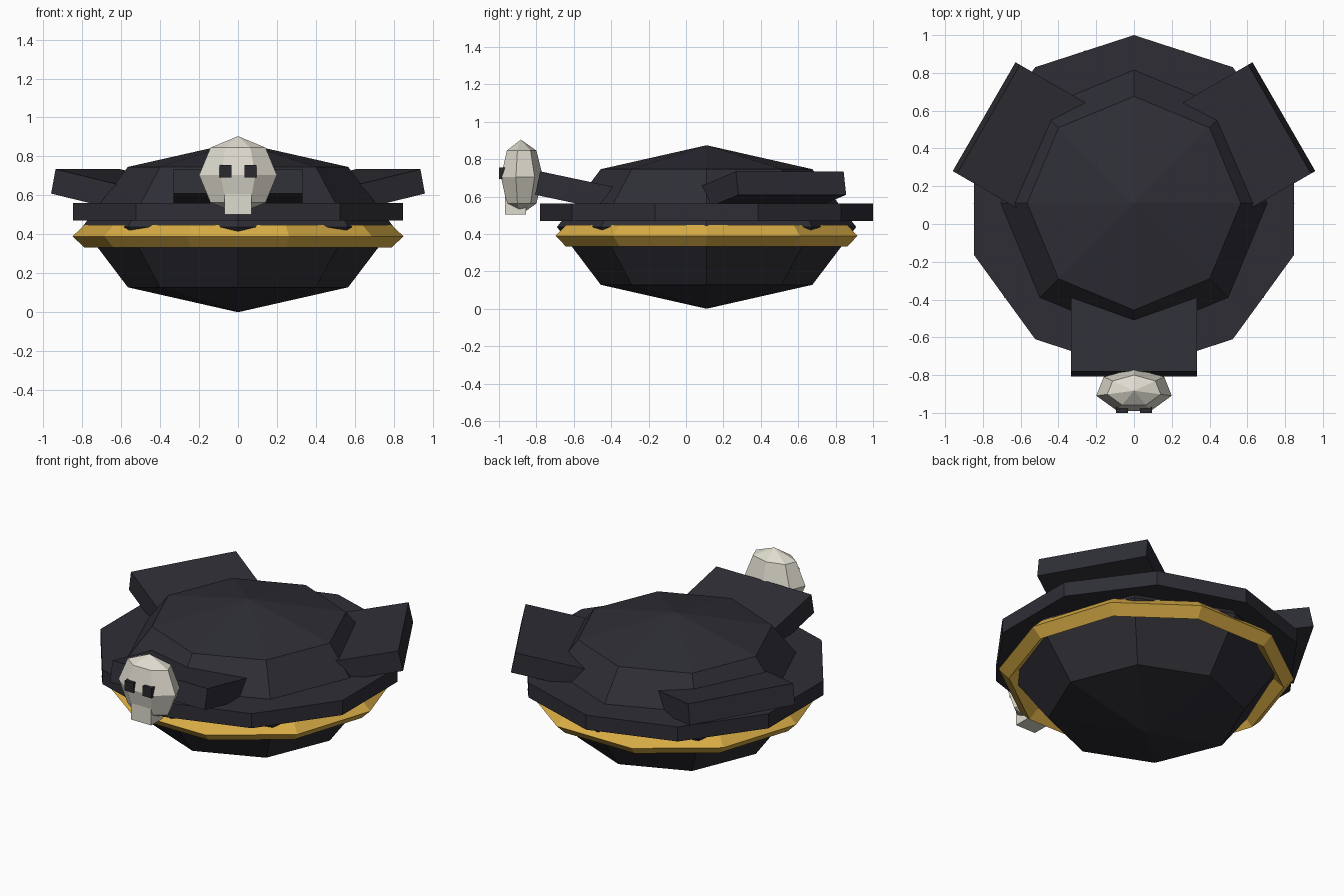
import bpy, math
from mathutils import Matrix, Vector

if "Cube" in bpy.data.objects:
    bpy.data.objects.remove(bpy.data.objects["Cube"])


def material(name, rgb):
    m = bpy.data.materials.new(name)
    m.diffuse_color = (*rgb, 1)
    m.use_nodes = True
    m.node_tree.nodes["Principled BSDF"].inputs["Base Color"].default_value = m.diffuse_color
    return m


BLACK = material("black felt", (0.027, 0.027, 0.036))
GOLD = material("gold trim", (0.70, 0.42, 0.06))
BONE = material("bone", (0.74, 0.71, 0.62))
SOCKET = material("eye black", (0.022, 0.022, 0.028))


def make(name, verts, faces, mat):
    me = bpy.data.meshes.new(name)
    me.from_pydata(verts, [], faces)
    me.materials.append(mat)
    ob = bpy.data.objects.new(name, me)
    bpy.context.collection.objects.link(ob)
    return ob


def ring(n, phase, rx, ry, z, c):
    steps = [phase + 2 * math.pi * i / n for i in range(n)]
    return [(c[0] + rx * math.cos(a), c[1] + ry * math.sin(a), c[2] + z) for a in steps]


def bridge(n, a, b):
    return [(a * n + i, a * n + (i + 1) % n, b * n + (i + 1) % n, b * n + i) for i in range(n)]


def ball(name, n, phase, r, c, mat):
    """Faceted ellipsoid with three rings and two poles."""
    verts, faces = [], []
    for k in (-45, 0, 45):
        f = math.cos(math.radians(k))
        verts += ring(n, phase, r[0] * f, r[1] * f, r[2] * math.sin(math.radians(k)), c)
    faces = bridge(n, 0, 1) + bridge(n, 1, 2)
    verts += [(c[0], c[1], c[2] - r[2]), (c[0], c[1], c[2] + r[2])]
    for i in range(n):
        j = (i + 1) % n
        faces += [(j, i, 3 * n), (2 * n + i, 2 * n + j, 3 * n + 1)]
    return make(name, verts, faces, mat)


def box(name, size, matrix, mat):
    verts = [matrix @ Vector((x * size[0] / 2, y * size[1] / 2, z * size[2] / 2))
             for z in (-1, 1) for x, y in ((-1, -1), (1, -1), (1, 1), (-1, 1))]
    faces = [(3, 2, 1, 0), (4, 5, 6, 7)] + bridge(4, 0, 1)
    return make(name, verts, faces, mat)


CY = 0.11  # hat axis

# Crown: eight-sided flattened ball
ball("crown", 8, 0, (0.8, 0.8, 0.437), (0, CY, 0.437), BLACK)

# Brim: ten-sided disc with a corner pointing back
verts = ring(10, math.pi / 2, 0.89, 0.89, 0.47, (0, CY, 0))
verts += ring(10, math.pi / 2, 0.89, 0.89, 0.562, (0, CY, 0))
make("brim", verts, bridge(10, 0, 1) + [tuple(range(9, -1, -1)), tuple(range(10, 20))], BLACK)

# Gold band: ten-sided ring with a diamond section
verts, faces = [], []
for k, (r, z) in enumerate(((0.79, -0.058), (0.849, 0), (0.79, 0.058), (0.731, 0))):
    verts += ring(10, 0, r, r, z, (0, CY, 0.39))
    faces += bridge(10, k, (k + 1) % 4)
make("gold_band", verts, faces, GOLD)

# Three turned-up flaps, tilted up outwards
for name, deg in (("front_flap", -90), ("right_flap", 30), ("left_flap", 150)):
    m = (Matrix.Translation((0, CY, 0))
         @ Matrix.Rotation(math.radians(deg), 4, 'Z')
         @ Matrix.Translation((0.6585, 0, 0.62))
         @ Matrix.Rotation(math.radians(-12), 4, 'Y'))
    box(name, (0.5, 0.665, 0.128), m, BLACK)

# Skull badge: seven-sided ball, jaw block and two eye blocks
ball("skull", 7, math.pi / 2, (0.205, 0.118, 0.2), (0, -0.883, 0.704), BONE)
box("jaw", (0.14, 0.112, 0.12), Matrix.Translation((0, -0.912, 0.563)), BONE)
for name, s in (("left_eye", -1), ("right_eye", 1)):
    box(name, (0.062, 0.04, 0.062), Matrix.Translation((s * 0.064, -0.98, 0.724)), SOCKET)
